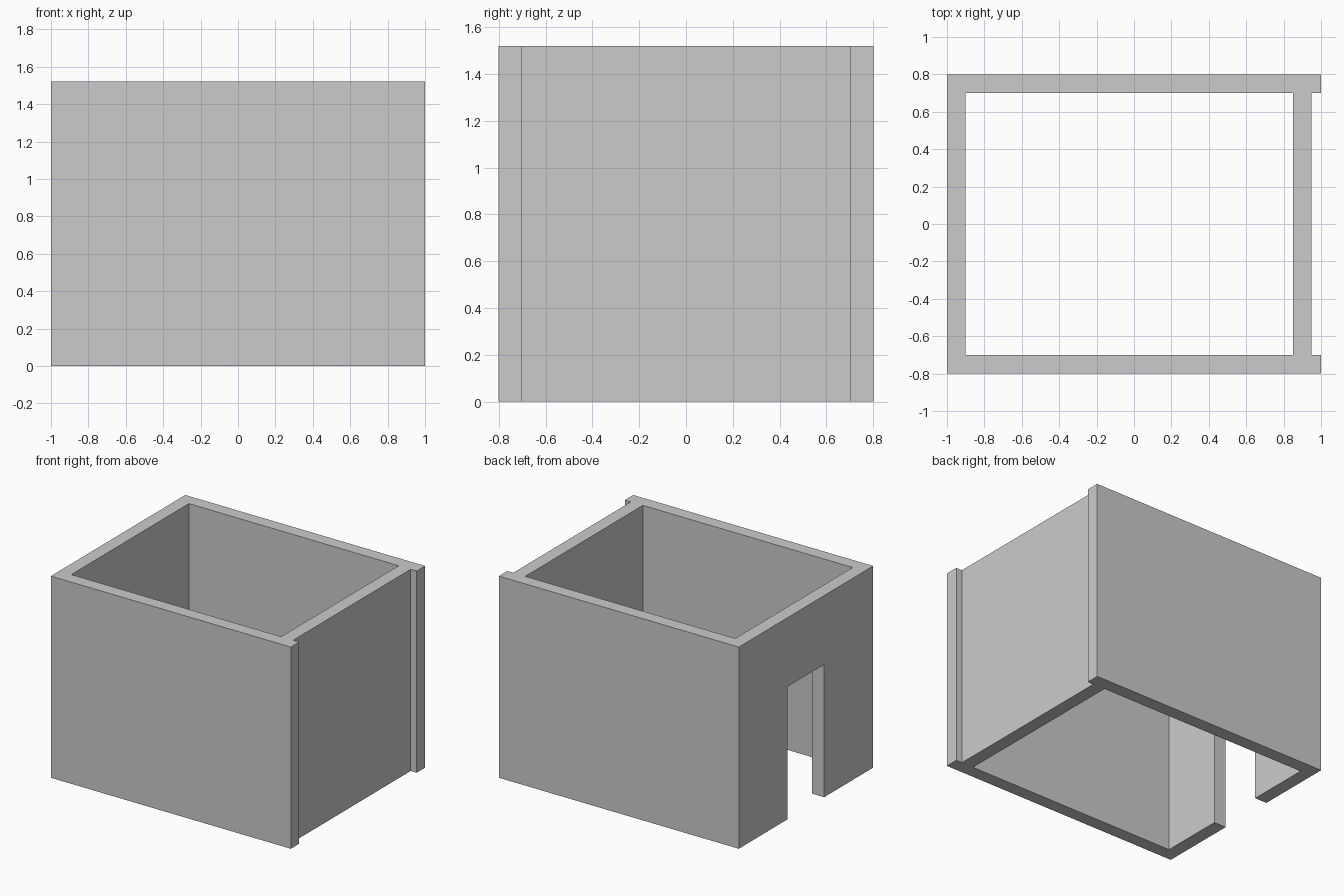
import bpy

if "Cube" in bpy.data.objects:
    bpy.data.objects.remove(bpy.data.objects["Cube"])

HEIGHT = 1.52


def box(name, x, y, z):
    """Axis-aligned box from (min, max) ranges."""
    bpy.ops.mesh.primitive_cube_add(size=1)
    ob = bpy.context.object
    ob.name = name
    for v in ob.data.vertices:
        v.co = [r[0] if c < 0 else r[1] for c, r in zip(v.co, (x, y, z))]
    return ob


def cut(target, cutter):
    """Subtract the cutter, apply, and remove it."""
    cutter.hide_render = True
    mod = target.modifiers.new(cutter.name, 'BOOLEAN')
    mod.operation = 'DIFFERENCE'
    mod.solver = 'EXACT'
    mod.object = cutter
    bpy.context.view_layer.objects.active = target
    bpy.ops.object.modifier_apply(modifier=mod.name)
    bpy.data.objects.remove(cutter)


# Outer block of the roofless, floorless room
walls = box("walls", (-1, 1), (-0.8, 0.8), (0, HEIGHT))

# Open interior
cut(walls, box("room_cutter", (-0.9, 0.85), (-0.7, 0.7), (-0.1, HEIGHT + 0.1)))

# Right wall set back between the front and back wall ends
cut(walls, box("recess_cutter", (0.95, 1.1), (-0.7, 0.7), (-0.1, HEIGHT + 0.1)))

# Doorway in the left wall
cut(walls, box("doorway_cutter", (-1.1, -0.8), (-0.217, 0.217), (-0.1, 1.0)))
